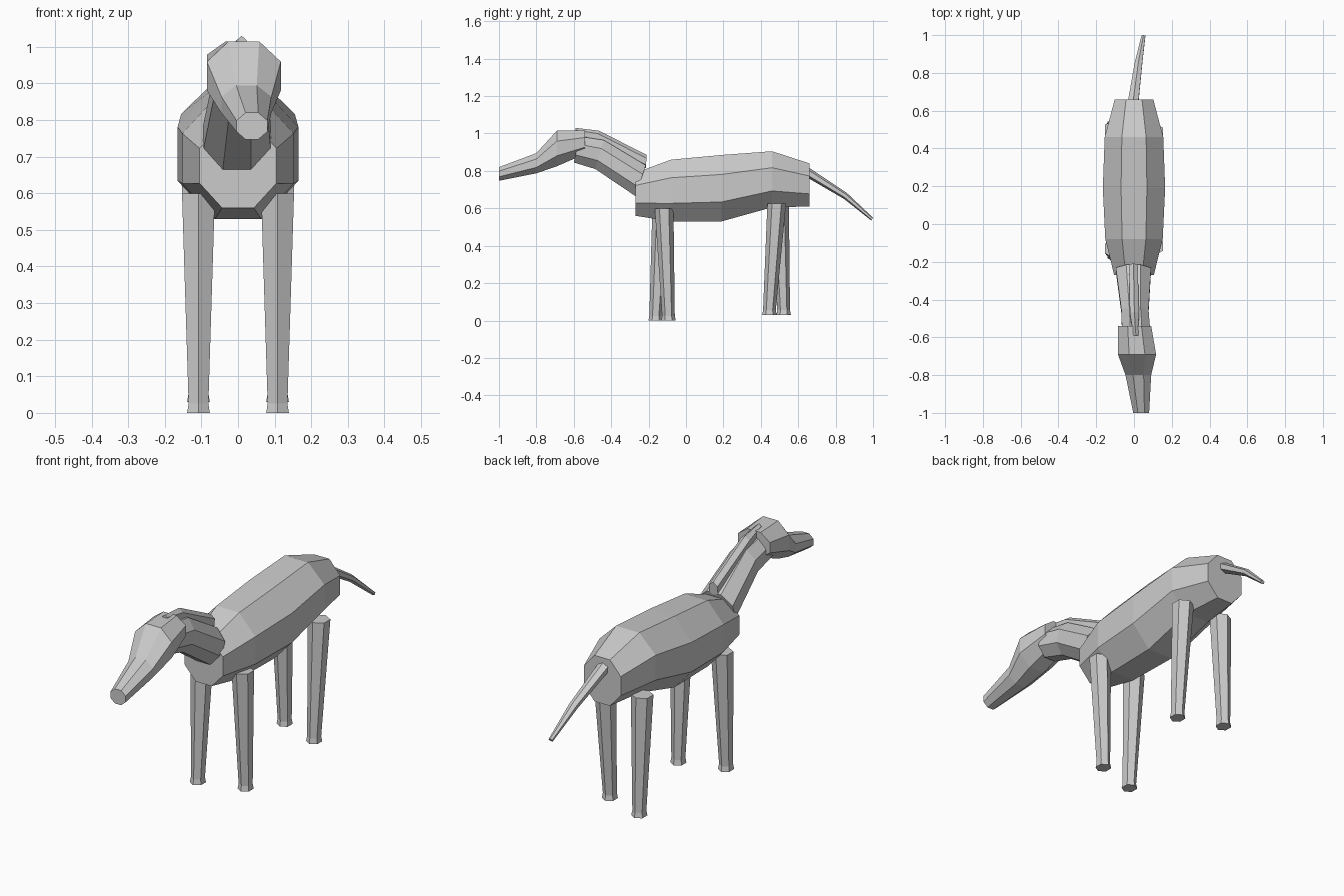
import bpy, bmesh, math

cube = bpy.data.objects.get("Cube")
if cube:
    bpy.data.objects.remove(cube, do_unlink=True)

GREY = (0.6, 0.6, 0.6, 1)
grey = bpy.data.materials.new("plain grey")
grey.use_nodes = True
grey.diffuse_color = GREY
grey.node_tree.nodes["Principled BSDF"].inputs["Base Color"].default_value = GREY


def loft(name, rings, sides):
    """Flat-faced tube; ring = centre x, half width, upper (y, z), lower (y, z)."""
    angles = [math.pi / sides * (2 * i + 1) for i in range(sides)]
    cmax = max(math.cos(a) for a in angles)
    smax = max(math.sin(a) for a in angles)
    bm = bmesh.new()
    loops = []
    for x, w, (y1, z1), (y0, z0) in rings:
        loop = []
        for a in angles:
            t = 0.5 + 0.5 * math.sin(a) / smax
            loop.append(bm.verts.new((x + w * math.cos(a) / cmax,
                                      y0 + (y1 - y0) * t, z0 + (z1 - z0) * t)))
        loops.append(loop)
    for a, b in zip(loops, loops[1:]):
        for i in range(sides):
            j = (i + 1) % sides
            bm.faces.new((a[i], a[j], b[j], b[i]))
    bm.faces.new(loops[0])
    bm.faces.new(loops[-1])
    bmesh.ops.recalc_face_normals(bm, faces=bm.faces)
    mesh = bpy.data.meshes.new(name)
    bm.to_mesh(mesh)
    bm.free()
    mesh.materials.append(grey)
    obj = bpy.data.objects.new(name, mesh)
    bpy.context.collection.objects.link(obj)
    return obj


# Barrel-shaped body
loft("body", [
    (0, 0.105, (-0.27, 0.79), (-0.27, 0.56)),
    (0, 0.152, (-0.08, 0.86), (-0.08, 0.53)),
    (0, 0.165, (0.19, 0.885), (0.19, 0.53)),
    (0, 0.155, (0.46, 0.905), (0.46, 0.605)),
    (0, 0.102, (0.66, 0.84), (0.66, 0.61)),
], 8)

# Neck leaning forward
loft("neck", [
    (-0.003, 0.093, (-0.215, 0.83), (-0.27, 0.665)),
    (0.005, 0.072, (-0.44, 0.965), (-0.485, 0.81)),
    (0.012, 0.075, (-0.57, 0.985), (-0.60, 0.845)),
], 8)

# Head tapering to the muzzle
loft("head", [
    (0.003, 0.088, (-0.54, 1.015), (-0.54, 0.89)),
    (0.016, 0.101, (-0.69, 1.015), (-0.69, 0.825)),
    (0.023, 0.068, (-0.80, 0.895), (-0.80, 0.787)),
    (0.038, 0.042, (-1.0, 0.82), (-1.0, 0.747)),
], 8)

# Mane ridge along the neck
loft("mane", [
    (-0.003, 0.023, (-0.21, 0.885), (-0.215, 0.815)),
    (0.002, 0.024, (-0.465, 1.015), (-0.485, 0.95)),
    (0.01, 0.013, (-0.59, 1.03), (-0.59, 0.985)),
], 6)

# Thin drooping tail
loft("tail", [
    (-0.005, 0.028, (0.65, 0.822), (0.63, 0.775)),
    (0.024, 0.02, (0.86, 0.682), (0.845, 0.65)),
    (0.05, 0.01, (1.0, 0.55), (0.99, 0.535)),
], 6)


def leg(name, x, top_y, foot_y, top_z, foot_z):
    """Tapered leg with a slightly flared foot."""
    def ring(cx, w, y, depth, z):
        return (cx, w, (y + depth, z), (y - depth, z))
    loft(name, [
        ring(x, 0.045, top_y, 0.05, top_z),
        ring(x, 0.027, foot_y, 0.034, foot_z + 0.025),
        ring(x, 0.031, foot_y, 0.039, foot_z),
    ], 6)


leg("front_left_leg", 0.108, -0.117, -0.094, 0.60, 0.0)
leg("front_right_leg", -0.108, -0.13, -0.162, 0.60, 0.0)
leg("back_left_leg", 0.108, 0.485, 0.446, 0.625, 0.03)
leg("back_right_leg", -0.108, 0.50, 0.522, 0.625, 0.03)
